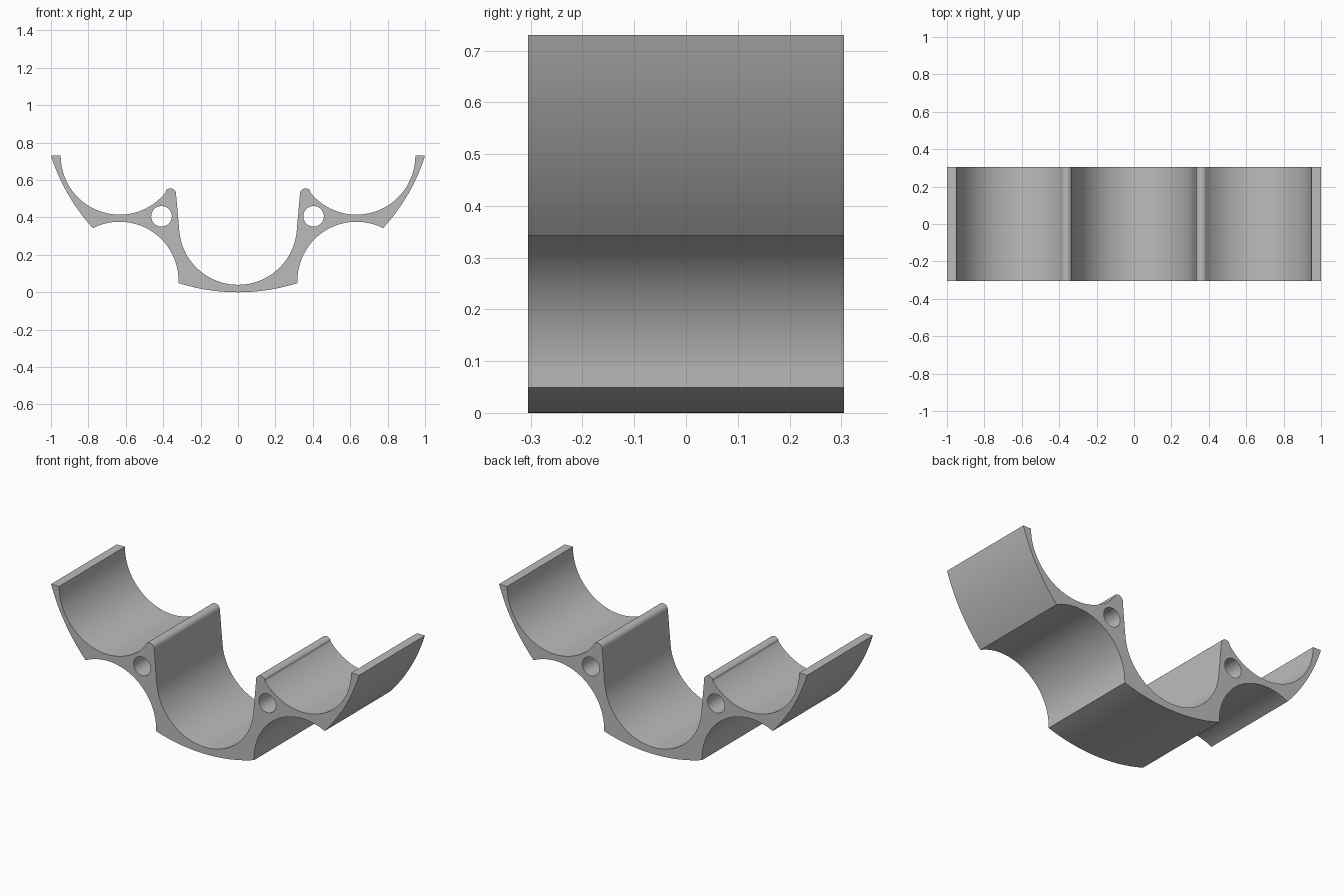
import bpy
import math
from mathutils import Matrix

if "Cube" in bpy.data.objects:
    bpy.data.objects.remove(bpy.data.objects["Cube"], do_unlink=True)

HALF_DEPTH = 0.305
RADIUS = 0.315        # all cradles and scallops
OUTER = 1.05          # large circle shared by the outer faces


def arc(cx, cz, r, start, end, steps):
    """Points along an arc, angles in degrees."""
    angles = [math.radians(start + (end - start) * i / steps) for i in range(steps + 1)]
    return [(cx + r * math.cos(a), cz + r * math.sin(a)) for a in angles]


def add_loop(curve, points):
    spline = curve.splines.new('POLY')
    spline.points.add(len(points) - 1)
    for p, (x, z) in zip(spline.points, points):
        p.co = (x, z, 0, 1)
    spline.use_cyclic_u = True


# Right half of the outline, from bottom centre round to the central cradle
half = arc(0, OUTER, OUTER, -90, -72.4, 14)              # base
half += arc(0.633, 0.062, RADIUS, 180, 63, 40)           # underside scallop
half += arc(0, OUTER, OUTER, -42.2, -17.75, 18)[1:]      # outer wall
half += arc(0.633, 0.73, RADIUS, 0, -141, 48)            # side cradle
half += arc(0.361, 0.526, 0.03, 37, 184.8, 16)           # rounded tip
half += arc(0, 0.355, RADIUS, -4.8, -90, 32)             # central cradle

# Mirror the half, leaving out its two points on the centre line
outline = half + [(-x, z) for x, z in reversed(half[1:-1])]

curve = bpy.data.curves.new("rack_profile", 'CURVE')
curve.dimensions = '2D'
curve.fill_mode = 'BOTH'
curve.extrude = HALF_DEPTH
add_loop(curve, outline)
for hole_x in (-0.409, 0.404):                           # through holes
    add_loop(curve, arc(hole_x, 0.406, 0.055, 0, 352.5, 47))

# Turn the extruded profile into an upright mesh
helper = bpy.data.objects.new("rack_profile", curve)
bpy.context.collection.objects.link(helper)
graph = bpy.context.evaluated_depsgraph_get()
mesh = bpy.data.meshes.new_from_object(helper.evaluated_get(graph))
bpy.data.objects.remove(helper, do_unlink=True)
mesh.transform(Matrix.Rotation(math.pi / 2, 4, 'X'))

rack = bpy.data.objects.new("triple_cradle", mesh)
bpy.context.collection.objects.link(rack)

# Weld the caps to the walls
bpy.ops.object.select_all(action='DESELECT')
bpy.context.view_layer.objects.active = rack
rack.select_set(True)
bpy.ops.object.mode_set(mode='EDIT')
bpy.ops.mesh.select_all(action='SELECT')
bpy.ops.mesh.remove_doubles(threshold=0.0001)
bpy.ops.mesh.normals_make_consistent(inside=False)
bpy.ops.object.mode_set(mode='OBJECT')
bpy.ops.object.shade_smooth_by_angle(angle=math.radians(25))

grey = bpy.data.materials.new("plain_grey")
grey.use_nodes = True
colour = (0.5, 0.5, 0.5, 1)
grey.diffuse_color = colour
grey.node_tree.nodes["Principled BSDF"].inputs["Base Color"].default_value = colour
mesh.materials.clear()
mesh.materials.append(grey)
